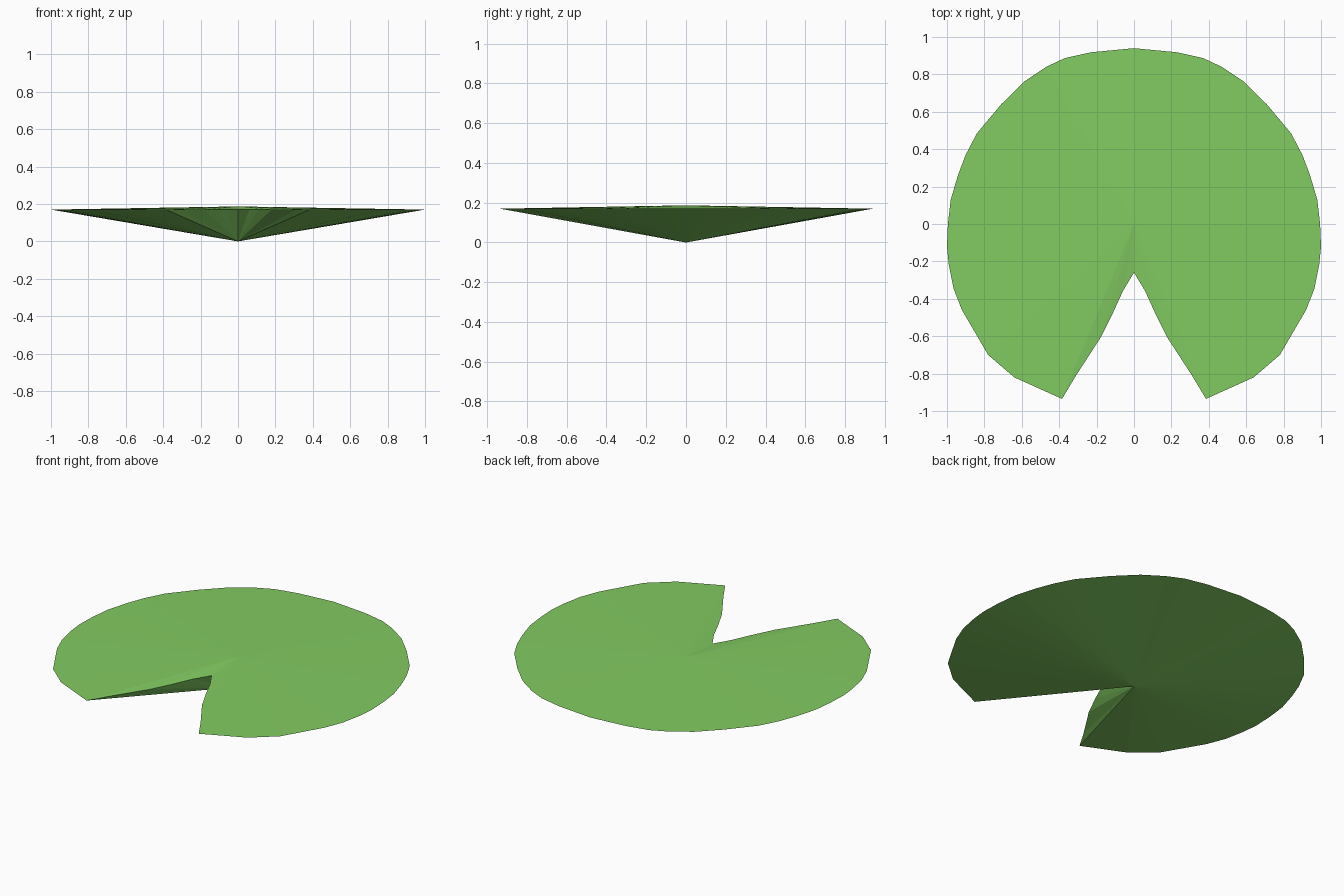
import bpy, bmesh

if "Cube" in bpy.data.objects:
    bpy.data.objects.remove(bpy.data.objects["Cube"])

# Right half of the leaf outline, from notch tip round to the back
HALF = [(0, -0.26), (0.06, -0.36), (0.11, -0.47), (0.18, -0.61), (0.31, -0.81),
        (0.385, -0.935), (0.64, -0.82), (0.78, -0.70), (0.92, -0.46),
        (0.965, -0.345), (0.99, -0.22), (1.0, -0.12), (0.995, 0.0), (0.98, 0.13),
        (0.94, 0.265), (0.90, 0.37), (0.84, 0.485), (0.71, 0.64), (0.59, 0.76),
        (0.47, 0.84), (0.37, 0.887), (0.23, 0.918), (0, 0.94)]
RIM_Z, TOP_Z = 0.17, 0.187

outline = HALF + [(-x, y) for x, y in HALF[-2:0:-1]]

# Leaf: shallow cone on top, deeper cone below, sharing one rim
bm = bmesh.new()
rim = [bm.verts.new((x, y, RIM_Z)) for x, y in outline]
top = bm.verts.new((0, 0, TOP_Z))
base = bm.verts.new((0, 0, 0))
for i, a in enumerate(rim):
    b = rim[(i + 1) % len(rim)]
    bm.faces.new((a, b, top))
    bm.faces.new((b, a, base))

mesh = bpy.data.meshes.new("lily_pad")
bm.to_mesh(mesh)
bm.free()

green = bpy.data.materials.new("leaf green")
green.diffuse_color = (0.223, 0.597, 0.120, 1)
green.use_nodes = True
green.node_tree.nodes["Principled BSDF"].inputs["Base Color"].default_value = green.diffuse_color
mesh.materials.append(green)

pad = bpy.data.objects.new("lily_pad", mesh)
bpy.context.collection.objects.link(pad)
